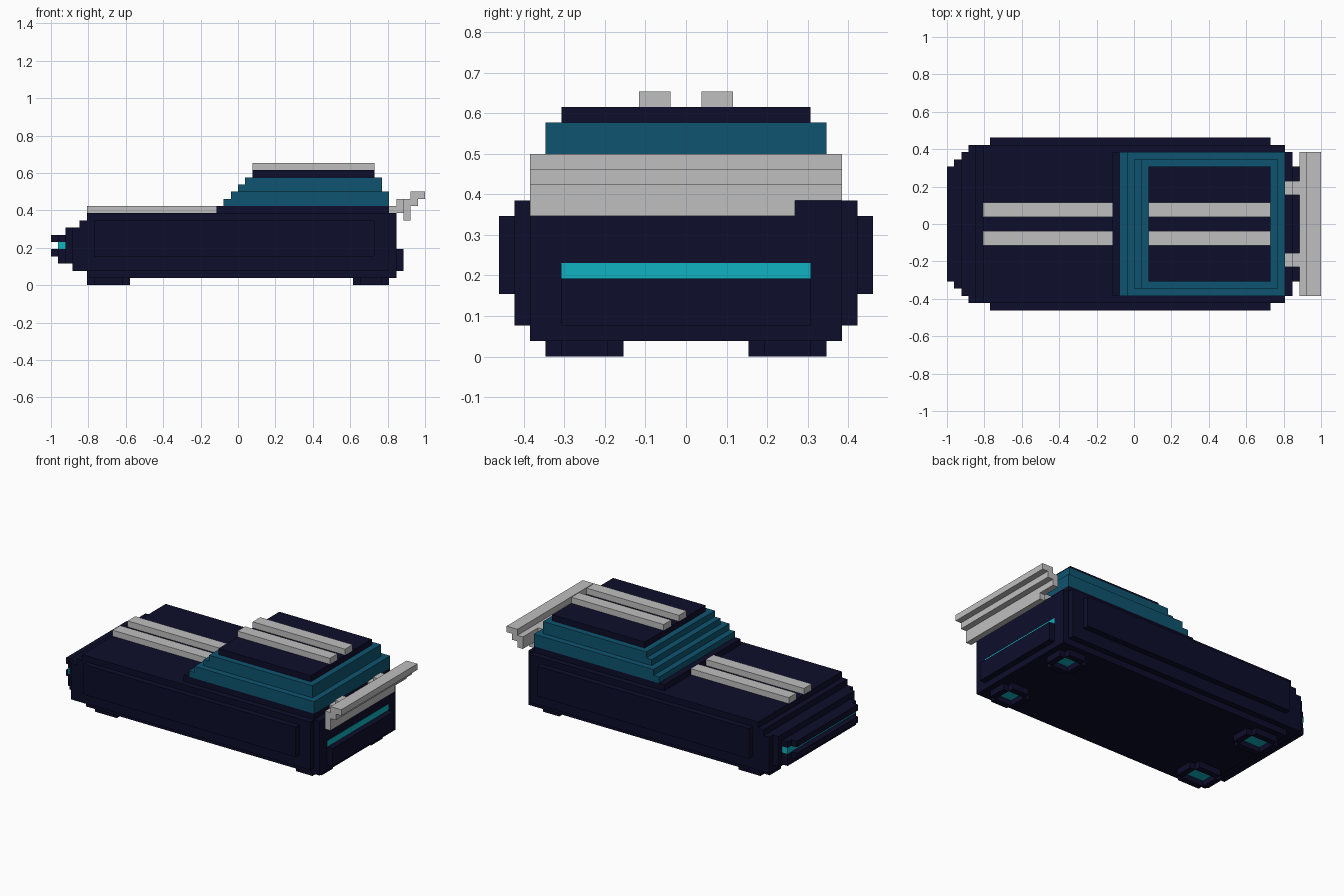
import bpy, bmesh

if "Cube" in bpy.data.objects:
    bpy.data.objects.remove(bpy.data.objects["Cube"], do_unlink=True)

U = 2 / 52          # one block of the grid
NX, NY = 26, 12     # half the length and half the width, in blocks


def material(name, rgb):
    m = bpy.data.materials.new(name)
    m.use_nodes = True
    col = (*rgb, 1)
    m.diffuse_color = col
    bsdf = next(n for n in m.node_tree.nodes if n.type == 'BSDF_PRINCIPLED')
    bsdf.inputs["Base Color"].default_value = col
    return m


NAVY = material("navy paint", (0.004, 0.004, 0.024))
GLASS = material("teal glass", (0.0044, 0.089, 0.162))
GREY = material("light grey", (0.52, 0.52, 0.52))
CYAN = material("cyan light", (0.005, 0.445, 0.527))


def prism(bm, outline, z0, z1):
    """Extrude a plan outline, given in blocks, from z0 to z1."""
    vs = [bm.verts.new(((x - NX) * U, y * U, z0 * U)) for x, y in outline]
    f = bm.faces.new(vs)
    top = bmesh.ops.extrude_face_region(bm, geom=[f])["geom"]
    bmesh.ops.translate(bm, vec=(0, 0, (z1 - z0) * U),
                        verts=[v for v in top if isinstance(v, bmesh.types.BMVert)])


def box(bm, x0, x1, y0, y1, z0, z1):
    prism(bm, [(x0, y0), (x1, y0), (x1, y1), (x0, y1)], z0, z1)


def finish(name, bm, mat):
    bmesh.ops.recalc_face_normals(bm, faces=bm.faces)
    me = bpy.data.meshes.new(name)
    bm.to_mesh(me)
    bm.free()
    me.materials.append(mat)
    ob = bpy.data.objects.new(name, me)
    bpy.context.collection.objects.link(ob)
    return ob


def boxes(name, mat, *items):
    bm = bmesh.new()
    for b in items:
        box(bm, *b)
    return finish(name, bm, mat)


# Body: stacked stepped outlines, narrowing towards the nose and tail
STATIONS = [(0, 1, 8), (1, 2, 9), (2, 3, 10), (3, 47, 11), (47, 48, 10)]


def stepped_outline(start, widest):
    spans = []
    for a, b, h in STATIONS:
        a, h = max(a, start), min(h, widest)
        if a >= b:
            continue
        if spans and spans[-1][2] == h:
            spans[-1][1] = b
        else:
            spans.append([a, b, h])
    side = [p for a, b, h in spans for p in ((a, h), (b, h))]
    return side + [(x, -y) for x, y in reversed(side)]


bm = bmesh.new()
# (bottom, top, nose start, half width)
for z0, z1, start, widest in [(1, 2, 5, 10), (2, 3, 3, 11), (3, 4, 1, 11), (4, 5, 0, 11),
                              (5, 6, 2, 11), (6, 7, 0, 11), (7, 8, 2, 11), (8, 9, 4, 11),
                              (9, 10, 5, 11)]:
    prism(bm, stepped_outline(start, widest), z0, z1)
finish("body", bm, NAVY)

boxes("side_panels", NAVY, (6, 45, -12, -11, 4, 9), (6, 45, 11, 12, 4, 9))
boxes("rear_bumper", NAVY, (48, 49, -8, 8, 2, 5))
boxes("cabin_base", NAVY, (23, 47, -10, 10, 10, 11))

# Lights
boxes("front_light", CYAN, (1, 2, -9, 9, 5, 6))
boxes("rear_light", CYAN, (47.9, 48.05, -8, 8, 5, 6))

# Cabin glass with a stepped windscreen, and the roof
boxes("cabin_glass", GLASS,
      (24, 47, -10, 10, 11, 12), (25, 47, -10, 10, 12, 13),
      (26, 46, -9, 9, 13, 14), (27, 46, -9, 9, 14, 15))
boxes("roof", NAVY, (28, 45, -8, 8, 15, 16))

# Paired stripes on the hood and the roof
for part, x0, x1, z in (("hood", 5, 23, 10), ("roof", 28, 45, 16)):
    for side, y in (("right", -3), ("left", 1)):
        boxes(f"{part}_stripe_{side}", GREY, (x0, x1, y, y + 2, z, z + 1))

# Spoiler: lower lip, blade, top shelf and two arms
boxes("spoiler_wing", GREY,
      (49, 50, -10, 7, 9, 10), (49, 50, -10, 10, 10, 12),
      (50, 51, -10, 10, 11, 12), (50, 52, -10, 10, 12, 13))
for side, y in (("right", -6), ("left", 4)):
    boxes(f"spoiler_arm_{side}", GREY,
          (47, 49, y, y + 2, 10, 11), (48, 49, y, y + 2, 11, 12))

# Hover pads: ring with clipped corners around a glowing recess
for end, x0, x1 in (("front", 5, 11), ("rear", 42, 47)):
    for side, y in (("right", -9), ("left", 4)):
        boxes(f"{end}_pad_{side}", NAVY,
              (x0 + 1, x1 - 1, y, y + 1, 0, 1), (x0 + 1, x1 - 1, y + 4, y + 5, 0, 1),
              (x0, x0 + 1, y + 1, y + 4, 0, 1), (x1 - 1, x1, y + 1, y + 4, 0, 1))
        boxes(f"{end}_pad_glow_{side}", CYAN,
              (x0 + 1, x1 - 1, y + 1, y + 4, 0.85, 1))
